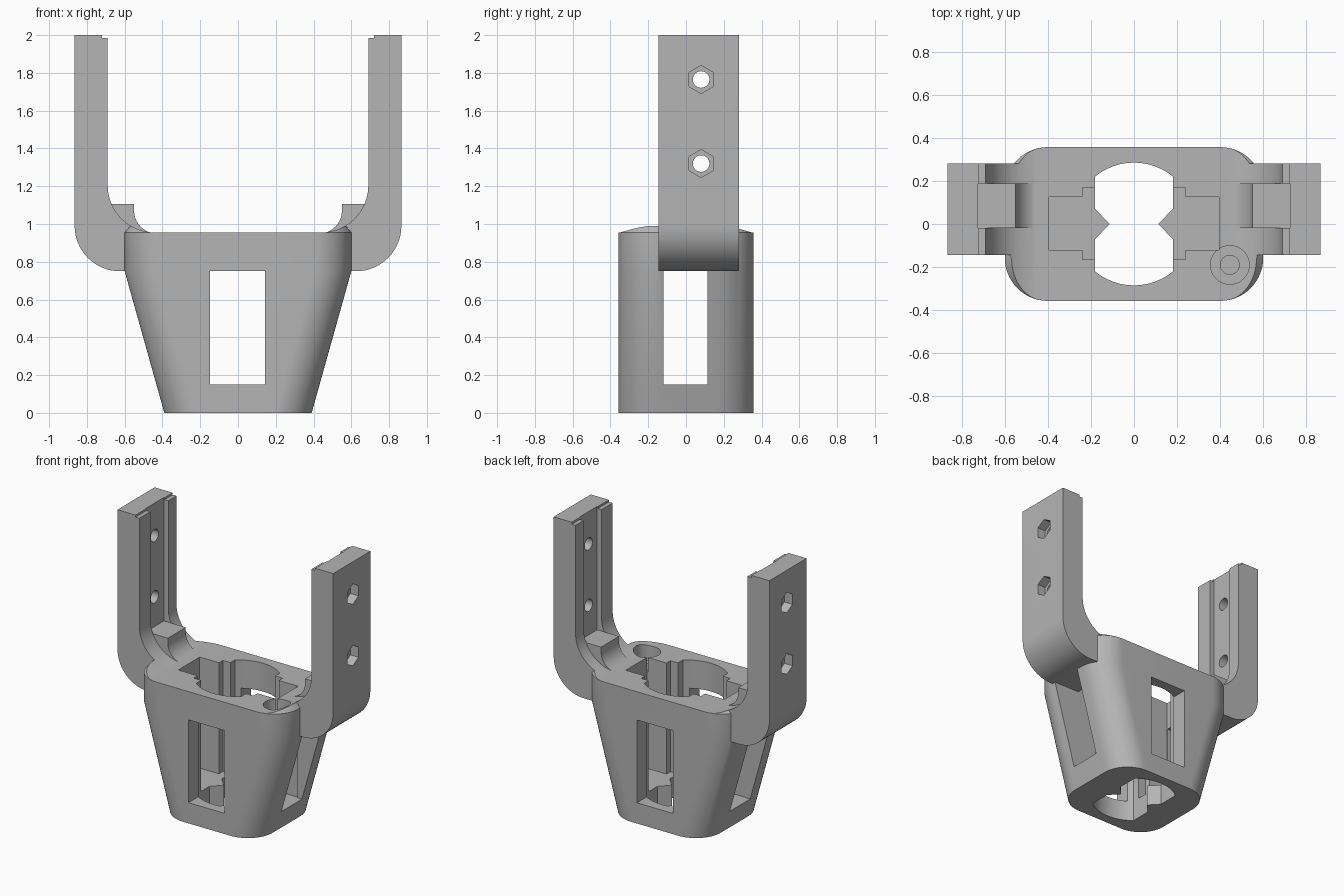
import bpy, bmesh
from math import cos, sin, pi, radians, asin

if "Cube" in bpy.data.objects:
    bpy.data.objects.remove(bpy.data.objects["Cube"])

grey = bpy.data.materials.new("plain grey")
grey.use_nodes = True
colour = (0.46, 0.46, 0.46, 1)
grey.diffuse_color = colour
grey.node_tree.nodes["Principled BSDF"].inputs["Base Color"].default_value = colour


def arc(cx, cy, r, start, end, n=16):
    """Points on an arc, angles in degrees."""
    steps = [radians(start + (end - start) * i / n) for i in range(n + 1)]
    return [(cx + r * cos(a), cy + r * sin(a)) for a in steps]


def loft(name, rings):
    """Closed solid through rings with equal point counts."""
    bm = bmesh.new()
    loops = [[bm.verts.new(p) for p in ring] for ring in rings]
    n = len(loops[0])
    for low, high in zip(loops, loops[1:]):
        for i in range(n):
            j = (i + 1) % n
            bm.faces.new((low[i], low[j], high[j], high[i]))
    bm.faces.new(loops[0][::-1])
    bm.faces.new(loops[-1])
    bmesh.ops.recalc_face_normals(bm, faces=bm.faces)
    mesh = bpy.data.meshes.new(name)
    bm.to_mesh(mesh)
    bm.free()
    mesh.materials.append(grey)
    ob = bpy.data.objects.new(name, mesh)
    bpy.context.collection.objects.link(ob)
    return ob


def prism(name, outline, axis, low, high):
    """Extrude a 2D outline along x, y or z."""
    place = {"x": lambda p, t: (t, p[0], p[1]),
             "y": lambda p, t: (p[0], t, p[1]),
             "z": lambda p, t: (p[0], p[1], t)}[axis]
    return loft(name, [[place(p, t) for p in outline] for t in (low, high)])


def box(name, x0, x1, y0, y1, z0, z1):
    return prism(name, [(x0, y0), (x1, y0), (x1, y1), (x0, y1)], "z", z0, z1)


def combine(target, tool, operation):
    """Apply a boolean and discard the tool."""
    mod = target.modifiers.new(operation, "BOOLEAN")
    mod.operation = operation
    mod.solver = "EXACT"
    mod.object = tool
    bpy.context.view_layer.objects.active = target
    bpy.ops.object.modifier_apply(modifier=mod.name)
    bpy.data.objects.remove(tool)


def cut(tool):
    combine(body, tool, "DIFFERENCE")


def add(tool):
    combine(body, tool, "UNION")


def rounded_ring(half_x, half_y, r, z):
    ring = []
    for sx, sy, start in ((1, 1, 0), (-1, 1, 90), (-1, -1, 180), (1, -1, 270)):
        ring += arc(sx * (half_x - r), sy * (half_y - r), r, start, start + 90)
    return [(x, y, z) for x, y in ring]


# Tapered housing with a chamfered rim
body = loft("fork_housing", [
    rounded_ring(0.39, 0.357, 0.2, 0),
    rounded_ring(0.6, 0.357, 0.2, 0.75),
    rounded_ring(0.6, 0.357, 0.2, 0.955),
    rounded_ring(0.57, 0.327, 0.17, 0.99)])

ARM_Y = (-0.145, 0.28)
CHANNEL_Y = (-0.018, 0.187)
HOLE_Y = 0.08

# Upright arms
for s in (-1, 1):
    profile = [(0.45, 0.75)] + arc(0.625, 0.99, 0.24, -90, 0) + [(0.865, 2), (0.45, 2)]
    add(prism("arm", [(s * x, z) for x, z in profile], "y", *ARM_Y))

# U-shaped opening between the arms, also trimming the rim
u_right = arc(0.44, 1.205, 0.25, -90, 0) + [(0.69, 2.2)]
cut(prism("opening", u_right + [(-x, z) for x, z in reversed(u_right)], "y", -0.6, 0.6))

for s in (-1, 1):
    def side(a, b):
        return sorted((s * a, s * b))

    # Channel down the inner face and a lowered lip at the top
    cut(box("channel", *side(0.5, 0.725), *CHANNEL_Y, 1.09, 2.1))
    cut(box("lip", *side(0.6, 0.72), -0.3, 0.4, 1.985, 2.1))

    # Stop block at the foot of the channel
    profile = [(0.76, 0.9), (0.76, 1.105), (0.55, 1.105)]
    profile += arc(0.43, 1.07, 0.12, 0, -90) + [(0.43, 0.9)]
    add(prism("stop_block", [(s * x, z) for x, z in profile], "y", *CHANNEL_Y))

    # Bolt holes with hexagonal nut pockets outside
    for z in (1.32, 1.765):
        cut(prism("bolt_hole", arc(HOLE_Y, z, 0.044, 0, 348.75, 31), "x", *side(0.6, 1)))
        cut(prism("nut_pocket", arc(HOLE_Y, z, 0.074, 30, 330, 5), "x", *side(0.8, 1)))

# Central bore with flat sides and a pointed tooth each side at the base
half_angle = asin(0.18 / 0.285) * 180 / pi
bore = arc(0, 0, 0.285, 90 - half_angle, 90 + half_angle)
bore += [(-0.18, 0.07), (-0.113, 0), (-0.18, -0.07)]
bore += arc(0, 0, 0.285, 270 - half_angle, 270 + half_angle)
bore += [(0.18, -0.07), (0.113, 0), (0.18, 0.07)]
cut(prism("bore", bore, "z", -0.1, 1.3))

# Stepped inner pocket and the windows
cut(box("pocket", -0.395, 0.395, -0.12, 0.125, 0.15, 1.3))
cut(box("pocket_step", -0.24, 0.24, -0.165, 0.17, 0.15, 1.3))
cut(box("front_window", -0.147, 0.143, -0.6, 0.6, 0.15, 0.75))
cut(box("side_window", -0.8, 0.8, -0.118, 0.115, 0.15, 0.75))

# Counterbored socket beside one arm
for r, z in ((0.09, 0.85), (0.044, 0.7)):
    cut(prism("socket", arc(0.445, -0.19, r, 0, 348.75, 31), "z", z, 1.3))

bpy.ops.object.select_all(action="DESELECT")
body.select_set(True)
bpy.context.view_layer.objects.active = body
bpy.ops.object.shade_smooth_by_angle(angle=radians(25))
